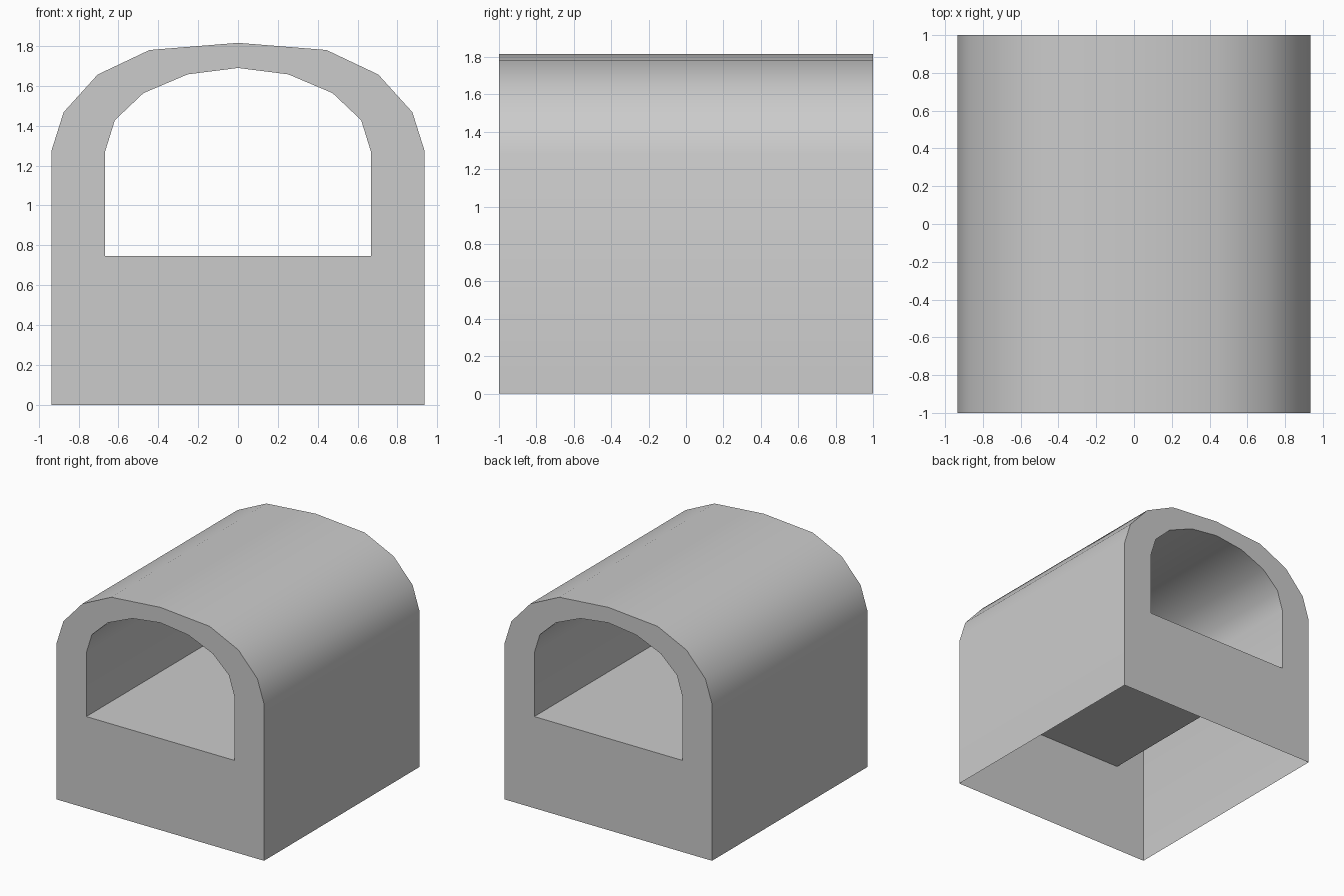
import bpy, bmesh, math

if "Cube" in bpy.data.objects:
    bpy.data.objects.remove(bpy.data.objects["Cube"])

# Half profiles (x, z) from the bottom of the wall to the crown
OUTER = [(0.935, 0), (0.935, 1.278), (0.875, 1.468), (0.704, 1.657), (0.444, 1.78), (0, 1.816)]
INNER = [(0.668, 0.747), (0.668, 1.267), (0.618, 1.428), (0.474, 1.564), (0.252, 1.658), (0, 1.69)]


def mirrored(half):
    return half + [(-x, z) for x, z in reversed(half[:-1])]


bm = bmesh.new()


def ring(half, y):
    return [bm.verts.new((x, y, z)) for x, z in mirrored(half)]


def strip(a, b, closed):
    n = len(a)
    for i in range(n if closed else n - 1):
        j = (i + 1) % n
        bm.faces.new((a[i], a[j], b[j], b[i]))


out_f, out_b = ring(OUTER, -1), ring(OUTER, 1)
in_f, in_b = ring(INNER, -1), ring(INNER, 1)

strip(out_f, out_b, False)   # outer walls and roof, open underneath
strip(in_b, in_f, True)      # tunnel with floor
strip(in_f, out_f, True)     # front end wall
strip(out_b, in_b, True)     # back end wall

# Merge the end walls into single flat faces where possible, face outward
bmesh.ops.recalc_face_normals(bm, faces=bm.faces[:])
bm.normal_update()
front = [f for f in bm.faces if all(v.co.y < 0 for v in f.verts)]
if front[0].normal.y > 0:
    bmesh.ops.reverse_faces(bm, faces=bm.faces[:])

mesh = bpy.data.meshes.new("arched_tunnel_shell")
bm.to_mesh(mesh)
bm.free()
shell = bpy.data.objects.new("arched_tunnel_shell", mesh)
bpy.context.collection.objects.link(shell)

# Smooth arches, sharp end edges
bpy.context.view_layer.objects.active = shell
shell.select_set(True)
bpy.ops.object.shade_smooth_by_angle(angle=math.radians(40))
